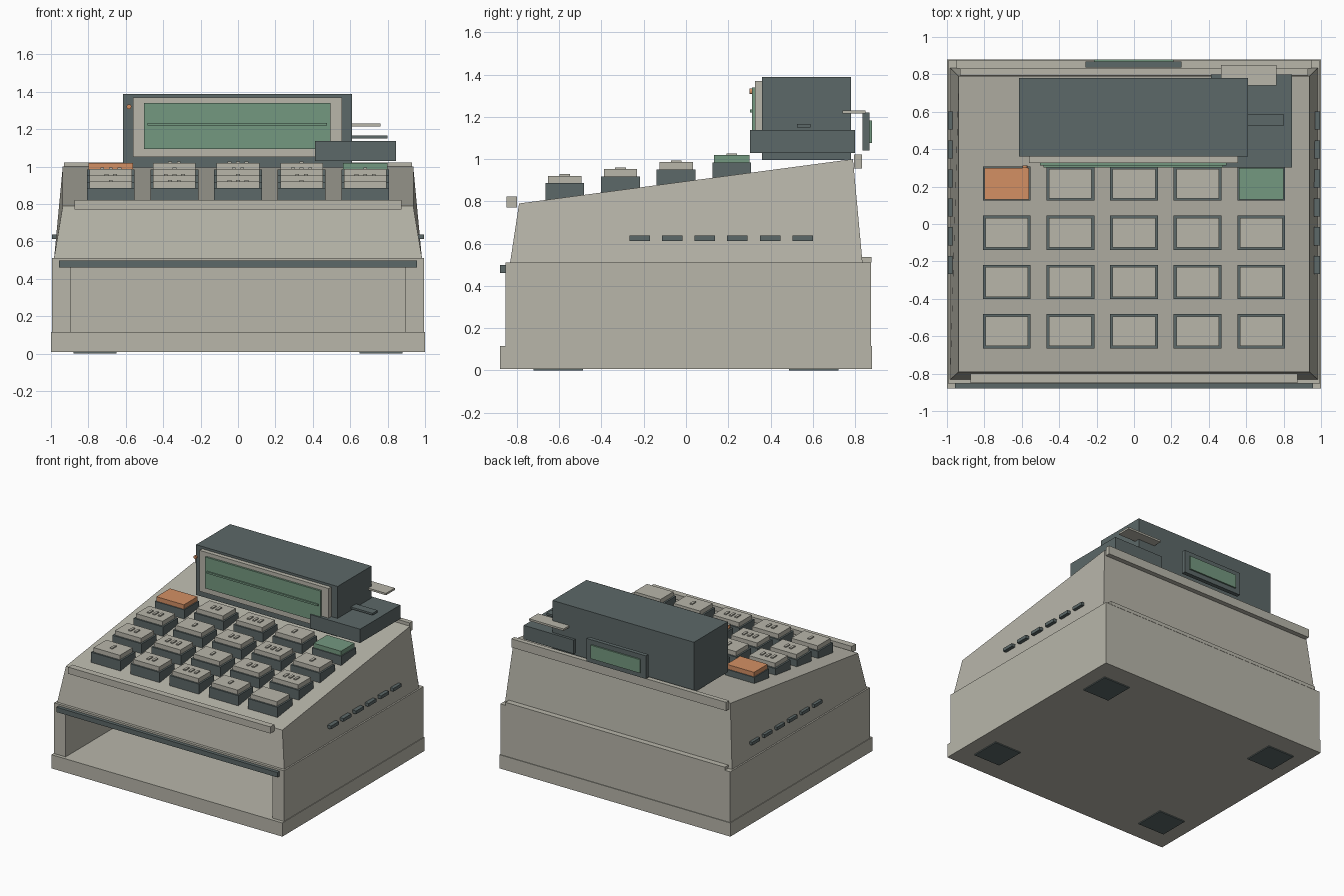
import bpy, bmesh, math

if "Cube" in bpy.data.objects:
    bpy.data.objects.remove(bpy.data.objects["Cube"])


def material(name, rgb):
    m = bpy.data.materials.new(name)
    lin = [((c / 255 + 0.055) / 1.055) ** 2.4 for c in rgb]
    m.diffuse_color = (*lin, 1)
    m.use_nodes = True
    m.node_tree.nodes["Principled BSDF"].inputs["Base Color"].default_value = m.diffuse_color
    return m


BEIGE = material("warm grey plastic", (184, 182, 170))
SLATE = material("dark slate", (92, 104, 104))
GREEN = material("soft green", (116, 152, 128))
ORANGE = material("orange", (212, 144, 100))


def finish(name, bm, mat):
    bmesh.ops.recalc_face_normals(bm, faces=bm.faces)
    me = bpy.data.meshes.new(name)
    bm.to_mesh(me)
    bm.free()
    me.materials.append(mat)
    ob = bpy.data.objects.new(name, me)
    bpy.context.collection.objects.link(ob)
    return ob


def box(name, x, y, z, mat):
    """Box from (min, max) ranges on each axis."""
    bm = bmesh.new()
    bmesh.ops.create_cube(bm, size=1)
    for v in bm.verts:
        v.co = [r[0] if c < 0 else r[1] for c, r in zip(v.co, (x, y, z))]
    return finish(name, bm, mat)


def around(c, size):
    return (c - size / 2, c + size / 2)


# plinth and feet
box("plinth", (-1, 1), (-0.88, 0.88), (0.008, 0.115), BEIGE)
for sx in (-1, 1):
    for sy in (-1, 1):
        box("foot", around(sx * 0.765, 0.23), around(sy * 0.605, 0.235), (0, 0.012), SLATE)

# open-fronted drawer housing
for s in (-1, 1):
    box("drawer_side_wall", sorted((s * 0.895, s * 0.995)), (-0.853, 0.875), (0.115, 0.512), BEIGE)
box("drawer_back_wall", (-0.895, 0.895), (0.80, 0.875), (0.115, 0.512), BEIGE)
box("drawer_ceiling", (-0.895, 0.895), (-0.853, 0.80), (0.47, 0.512), BEIGE)
box("drawer_handle", (-0.957, 0.957), (-0.88, -0.853), (0.46, 0.498), SLATE)
box("rear_seam_strip", (-0.95, 0.95), (0.82, 0.877), (0.51, 0.537), BEIGE)

# tapered upper body with a sloping deck
bm = bmesh.new()
bmesh.ops.create_cube(bm, size=1)
for v in bm.verts:
    sx = 1 if v.co.x > 0 else -1
    back = v.co.y > 0
    if v.co.z > 0:
        v.co = (sx * 0.937, 0.79 if back else -0.79, 1.0 if back else 0.79)
    else:
        v.co = (sx * 0.983, 0.835 if back else -0.832, 0.512)
finish("sloped_body", bm, BEIGE)

# trim rails and side vents
box("front_rail", (-0.875, 0.875), (-0.85, -0.80), (0.77, 0.822), BEIGE)
box("rear_rail", (-0.93, 0.93), (0.795, 0.832), (0.955, 1.022), BEIGE)
for s in (-1, 1):
    for i in range(6):
        box("side_vent", sorted((s * 0.96, s * 0.994)), around(-0.22 + i * 0.1545, 0.097),
            (0.613, 0.638), SLATE)

# keyboard: five columns by four rows
for r in range(4):
    y = -0.573 + r * 0.263
    top = 0.886 + r * 0.0325
    for c in range(5):
        x = (c - 2) * 0.34
        mat = {(3, 0): ORANGE, (3, 4): GREEN}.get((r, c), BEIGE)
        box("key_base", around(x, 0.255), around(y, 0.183), (top - 0.08, top), SLATE)
        big = 0.01 if mat is not BEIGE else 0
        box("key_cap", around(x, 0.228 + big), around(y, 0.158 + big), (top, top + 0.035), mat)
        if mat is BEIGE and (r, c) != (0, 4):
            n = 1 + (r + c) % 3
            for i in range(n):
                box("key_mark", around(x + (i - (n - 1) / 2) * 0.046, 0.02), around(y, 0.05),
                    (top + 0.035, top + 0.043), BEIGE)

# operator display
box("display_housing", (-0.615, 0.61), (0.36, 0.78), (0.995, 1.388), SLATE)
box("display_bezel", (-0.562, 0.556), (0.327, 0.36), (1.05, 1.37), BEIGE)
box("display_screen", (-0.503, 0.495), (0.312, 0.327), (1.095, 1.34), GREEN)
box("display_line", (-0.485, 0.477), (0.302, 0.312), (1.22, 1.234), GREEN)
bm = bmesh.new()
bmesh.ops.create_cone(bm, cap_ends=True, segments=12, radius1=0.013, radius2=0.013, depth=0.014)
lamp = finish("status_lamp", bm, ORANGE)
lamp.rotation_euler.x = math.pi / 2
lamp.location = (-0.583, 0.307, 1.32)

# receipt printer
box("printer_body", (0.412, 0.845), (0.303, 0.80), (1.03, 1.138), SLATE)
box("printer_slot", (0.50, 0.798), (0.525, 0.588), (1.15, 1.165), SLATE)
box("receipt_paper", (0.465, 0.763), (0.74, 0.85), (1.215, 1.23), BEIGE)

# customer display at the rear
box("customer_display", (-0.26, 0.255), (0.836, 0.868), (1.04, 1.22), SLATE)
box("customer_screen", (-0.215, 0.212), (0.868, 0.879), (1.077, 1.183), GREEN)
